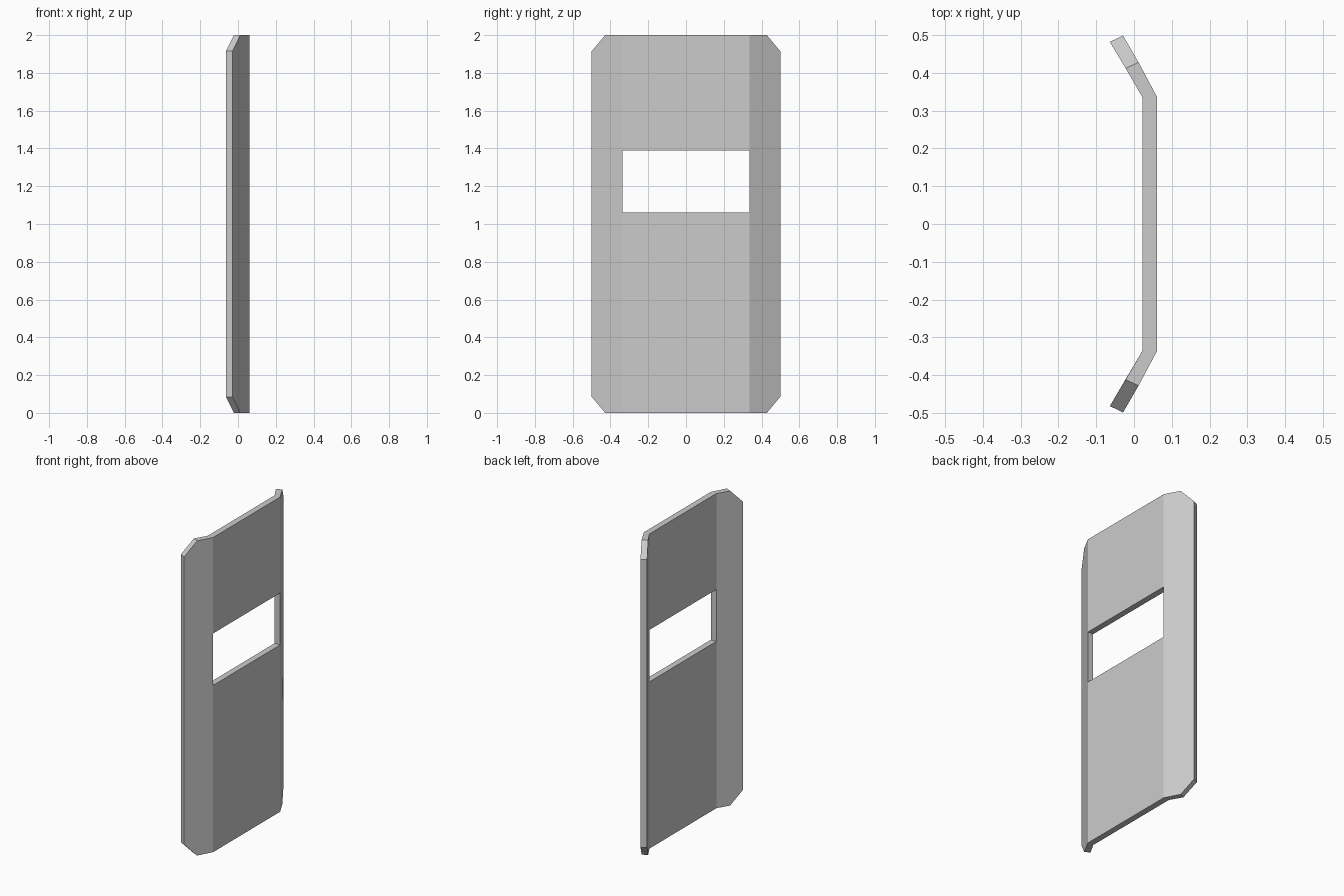
import bpy
import bmesh

if "Cube" in bpy.data.objects:
    bpy.data.objects.remove(bpy.data.objects["Cube"])

# Bent plate section: (outer x, outer y, inner x, inner y) at wing tip, corner cut, bend
SECTION = [(-0.029, 0.499, -0.064, 0.482),
           (0.012, 0.428, -0.022, 0.412),
           (0.061, 0.336, 0.022, 0.336)]
H, CUT, WIN_LO, WIN_HI = 2.0, 0.085, 1.06, 1.39

bm = bmesh.new()
cache = {}


def vert(side, col, z, layer):
    key = (side, col, z, layer)
    if key not in cache:
        x, y = SECTION[col][2 * layer:2 * layer + 2]
        cache[key] = bm.verts.new((x, side * y, z))
    return cache[key]


# Side wings with cut corners, then the centre panel below and above the window
wing = [(0, CUT), (1, 0), (2, 0), (2, WIN_LO), (2, WIN_HI), (2, H), (1, H), (0, H - CUT)]
cells = [[(s, c, z) for c, z in wing] for s in (-1, 1)]
for lo, hi in ((0, WIN_LO), (WIN_HI, H)):
    cells.append([(-1, 2, lo), (1, 2, lo), (1, 2, hi), (-1, 2, hi)])

# Outer and inner skins, with walls on every edge used by only one cell
edge_use = {}
for cell in cells:
    for layer in (0, 1):
        bm.faces.new([vert(*p, layer) for p in cell])
    for a, b in zip(cell, cell[1:] + cell[:1]):
        edge_use.setdefault(frozenset((a, b)), []).append((a, b))
for uses in edge_use.values():
    if len(uses) == 1:
        a, b = uses[0]
        bm.faces.new([vert(*a, 0), vert(*b, 0), vert(*b, 1), vert(*a, 1)])

bmesh.ops.recalc_face_normals(bm, faces=bm.faces[:])
mesh = bpy.data.meshes.new("shield_plate")
bm.to_mesh(mesh)
bm.free()
plate = bpy.data.objects.new("shield_plate", mesh)
bpy.context.collection.objects.link(plate)
